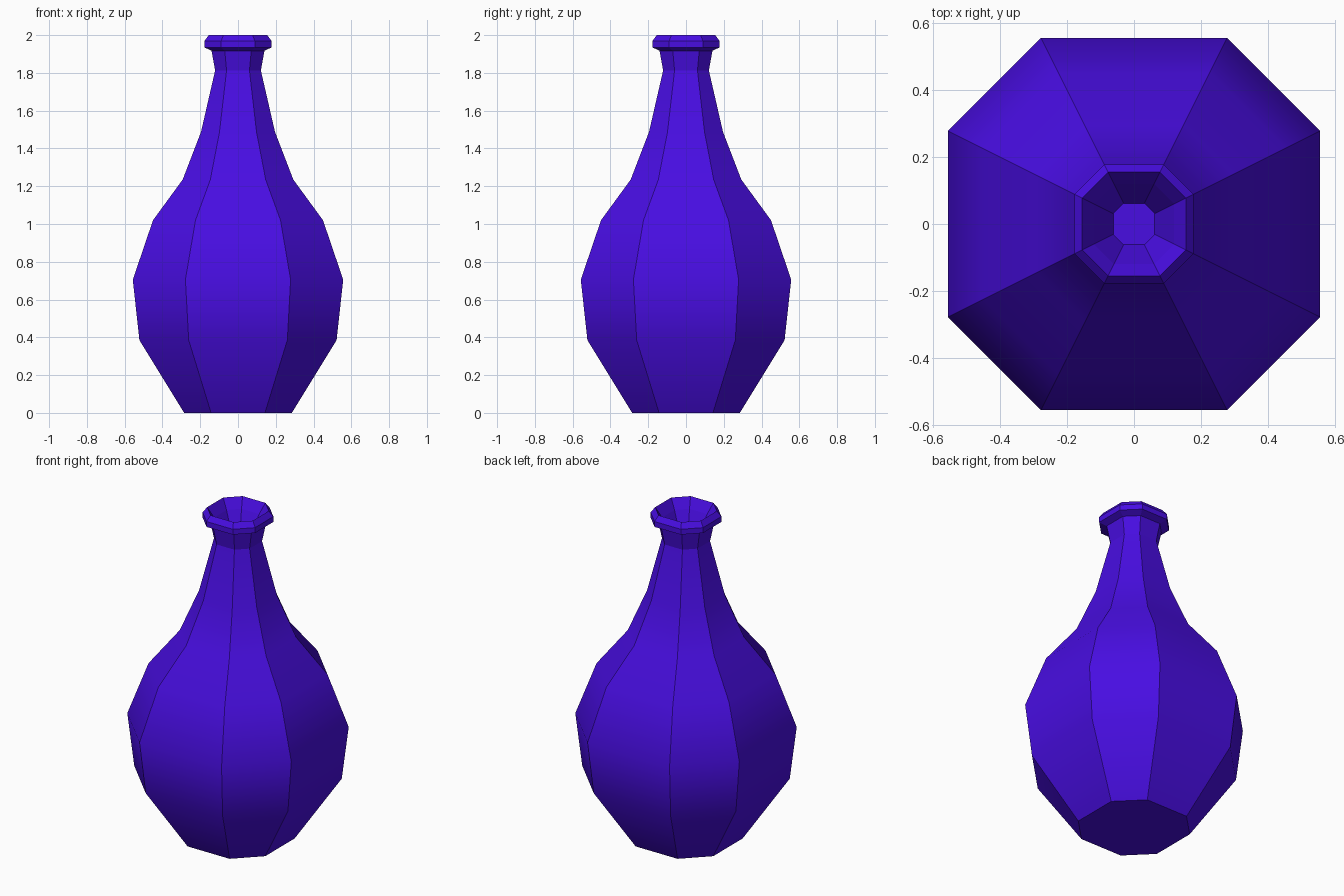
import bpy, bmesh

if "Cube" in bpy.data.objects:
    bpy.data.objects.remove(bpy.data.objects["Cube"])

# Bottle profile: (half width, height), outside up to the lip, then down into the mouth
PROFILE = [(0.285, 0.0), (0.522, 0.385), (0.557, 0.705), (0.45, 1.02),
           (0.293, 1.235), (0.196, 1.487), (0.121, 1.813),
           (0.14, 1.917), (0.178, 1.935), (0.178, 1.968), (0.155, 2.0),
           (0.12, 1.94), (0.062, 1.81)]
FIRST_SHARP_RING = 6

# Eight-sided cross-section with four wide and four narrow sides
SECTION = [(1, -.5), (1, .5), (.5, 1), (-.5, 1),
           (-1, .5), (-1, -.5), (-.5, -1), (.5, -1)]

bm = bmesh.new()
rings = [[bm.verts.new((x * r, y * r, z)) for x, y in SECTION] for r, z in PROFILE]

# Side walls
for low, high in zip(rings, rings[1:]):
    for i in range(8):
        j = (i + 1) % 8
        bm.faces.new((low[i], low[j], high[j], high[i]))

# Base and mouth floor
bm.faces.new(rings[0][::-1])
bm.faces.new(rings[-1])

# Smooth down each panel of the body, sharp along the facets and around the neck
for f in bm.faces:
    f.smooth = True
for k, ring in enumerate(rings):
    for i in range(8):
        if k == 0 or k >= FIRST_SHARP_RING:
            bm.edges.get((ring[i], ring[(i + 1) % 8])).smooth = False
        if k + 1 < len(rings):
            bm.edges.get((ring[i], rings[k + 1][i])).smooth = False

mesh = bpy.data.meshes.new("bottle")
bm.to_mesh(mesh)
bm.free()
bottle = bpy.data.objects.new("bottle", mesh)
bpy.context.collection.objects.link(bottle)

# Violet glass
glass = bpy.data.materials.new("violet_glass")
glass.diffuse_color = (0.065, 0.004, 0.76, 1)
glass.use_nodes = True
glass.node_tree.nodes["Principled BSDF"].inputs["Base Color"].default_value = glass.diffuse_color
mesh.materials.append(glass)
